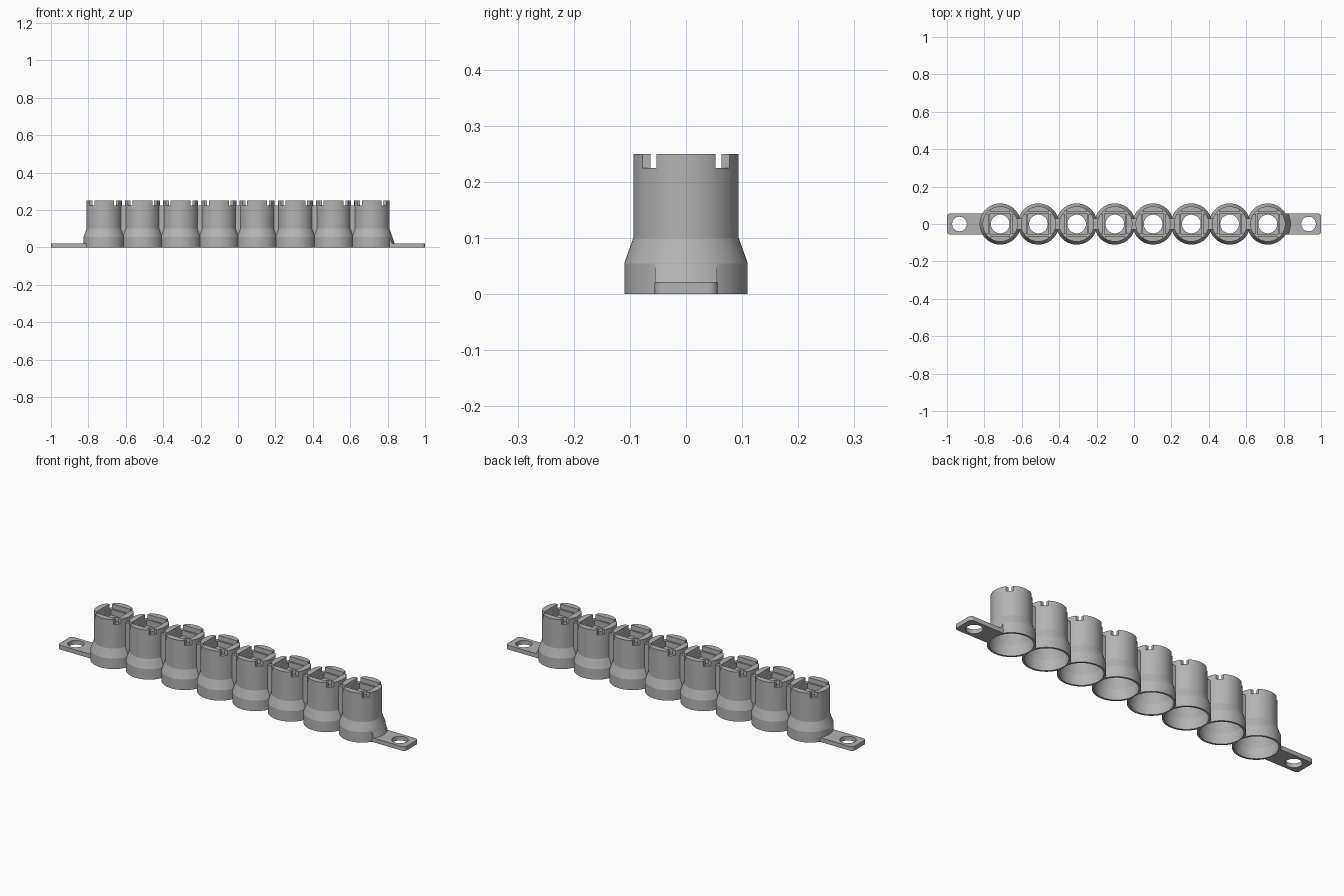
import bpy, bmesh, math
from mathutils import Vector

if "Cube" in bpy.data.objects:
    bpy.data.objects.remove(bpy.data.objects["Cube"], do_unlink=True)

COUNT, PITCH = 8, 0.2044
CENTRES = [(i - (COUNT - 1) / 2) * PITCH for i in range(COUNT)]
TOP, RIM = 0.25, 0.225          # pad top and pad foot heights
TAB_HEIGHT, TAB_HALF = 0.022, 0.056

grey = bpy.data.materials.new("plain grey")
grey.use_nodes = True
grey.diffuse_color = (0.45, 0.45, 0.45, 1)
grey.node_tree.nodes["Principled BSDF"].inputs["Base Color"].default_value = grey.diffuse_color


def add_object(name, bm):
    bmesh.ops.recalc_face_normals(bm, faces=bm.faces)
    mesh = bpy.data.meshes.new(name)
    bm.to_mesh(mesh)
    bm.free()
    mesh.materials.append(grey)
    obj = bpy.data.objects.new(name, mesh)
    bpy.context.collection.objects.link(obj)
    return obj


def lathe(name, profile, x=0.0, sides=64):
    """Closed solid turned about a vertical axis at x."""
    bm = bmesh.new()
    rings = []
    for r, z in profile:
        angles = [2 * math.pi * k / sides for k in range(sides)]
        rings.append([bm.verts.new((x + r * math.cos(a), r * math.sin(a), z)) for a in angles])
    for low, high in zip(rings, rings[1:]):
        for k in range(sides):
            n = (k + 1) % sides
            bm.faces.new((low[k], low[n], high[n], high[k]))
    bm.faces.new(rings[0][::-1])
    bm.faces.new(rings[-1])
    return add_object(name, bm)


def box(name, low, high):
    bm = bmesh.new()
    bmesh.ops.create_cube(bm, size=1)
    low, high = Vector(low), Vector(high)
    for v in bm.verts:
        v.co = (low + high) / 2 + v.co * (high - low)
    return add_object(name, bm)


def combine(target, tool, operation):
    """Apply a boolean and discard the tool."""
    mod = target.modifiers.new("combine", 'BOOLEAN')
    mod.operation, mod.solver, mod.object = operation, 'EXACT', tool
    bpy.context.view_layer.update()
    graph = bpy.context.evaluated_depsgraph_get()
    mesh = bpy.data.meshes.new_from_object(target.evaluated_get(graph))
    target.modifiers.clear()
    target.data = mesh
    bpy.data.objects.remove(tool, do_unlink=True)


# One cup: flared shell, square socket, four pads left standing on the rim
cup = lathe("cup_row", [(0.11, 0), (0.11, 0.055), (0.094, 0.1), (0.094, TOP)])
combine(cup, box("pad_clearance", (-0.063, -0.063, RIM), (0.063, 0.063, 0.3)), 'DIFFERENCE')
combine(cup, box("socket", (-0.055, -0.055, 0.195), (0.055, 0.055, 0.3)), 'DIFFERENCE')
for sx in (-1, 1):
    for sy in (-1, 1):
        xs, ys = sorted((sx * 0.053, sx * 0.12)), sorted((sy * 0.053, sy * 0.12))
        combine(cup, box("corner_gap", (xs[0], ys[0], RIM), (xs[1], ys[1], 0.3)), 'DIFFERENCE')

# Row of cups joined by narrow webs
cup_mesh = cup.data.copy()
for v in cup.data.vertices:
    v.co.x += CENTRES[0]
for x in CENTRES[1:]:
    copy = bpy.data.objects.new("cup", cup_mesh.copy())
    copy.location.x = x
    bpy.context.collection.objects.link(copy)
    combine(cup, copy, 'UNION')
    mid = x - PITCH / 2
    combine(cup, box("web", (mid - 0.03, -0.03, 0.03), (mid + 0.03, 0.03, RIM)), 'UNION')

# Mounting tabs with rounded ends and screw holes
for side in (-1, 1):
    xs = sorted((side * 0.79, side * 1.0))
    tab = box("tab", (xs[0], -TAB_HALF, 0), (xs[1], TAB_HALF, TAB_HEIGHT))
    bm = bmesh.new()
    bm.from_mesh(tab.data)
    edges = [e for e in bm.edges if all(abs(v.co.x) > 0.95 for v in e.verts)
             and abs(e.verts[0].co.z - e.verts[1].co.z) > 0.01]
    bmesh.ops.bevel(bm, geom=edges, offset=0.016, segments=6, profile=0.5, affect='EDGES')
    bm.to_mesh(tab.data)
    bm.free()
    combine(tab, lathe("screw_hole", [(0.039, -0.1), (0.039, 0.1)], side * 0.933, 48), 'DIFFERENCE')
    combine(cup, tab, 'UNION')

# Sloped gusset from the last cup on the left down to its tab
end = CENTRES[-1]
gusset = lathe("gusset", [(0.1215, 0.01), (0.1215, 0.022), (0.0935, 0.1)], end)
combine(gusset, box("gusset_limits", (end + 0.03, -0.0555, 0), (end + 0.2, 0.0555, 0.2)), 'INTERSECT')
combine(cup, gusset, 'UNION')

# Hollow each cup from below, with a round opening into the socket
for x in CENTRES:
    bore = [(0.1, -0.05), (0.1, 0.055), (0.084, 0.1), (0.084, 0.175), (0.05, 0.175), (0.05, 0.21)]
    combine(cup, lathe("bore", bore, x), 'DIFFERENCE')

bpy.ops.object.select_all(action='DESELECT')
cup.select_set(True)
bpy.context.view_layer.objects.active = cup
bpy.ops.object.shade_smooth_by_angle(angle=math.radians(15))
